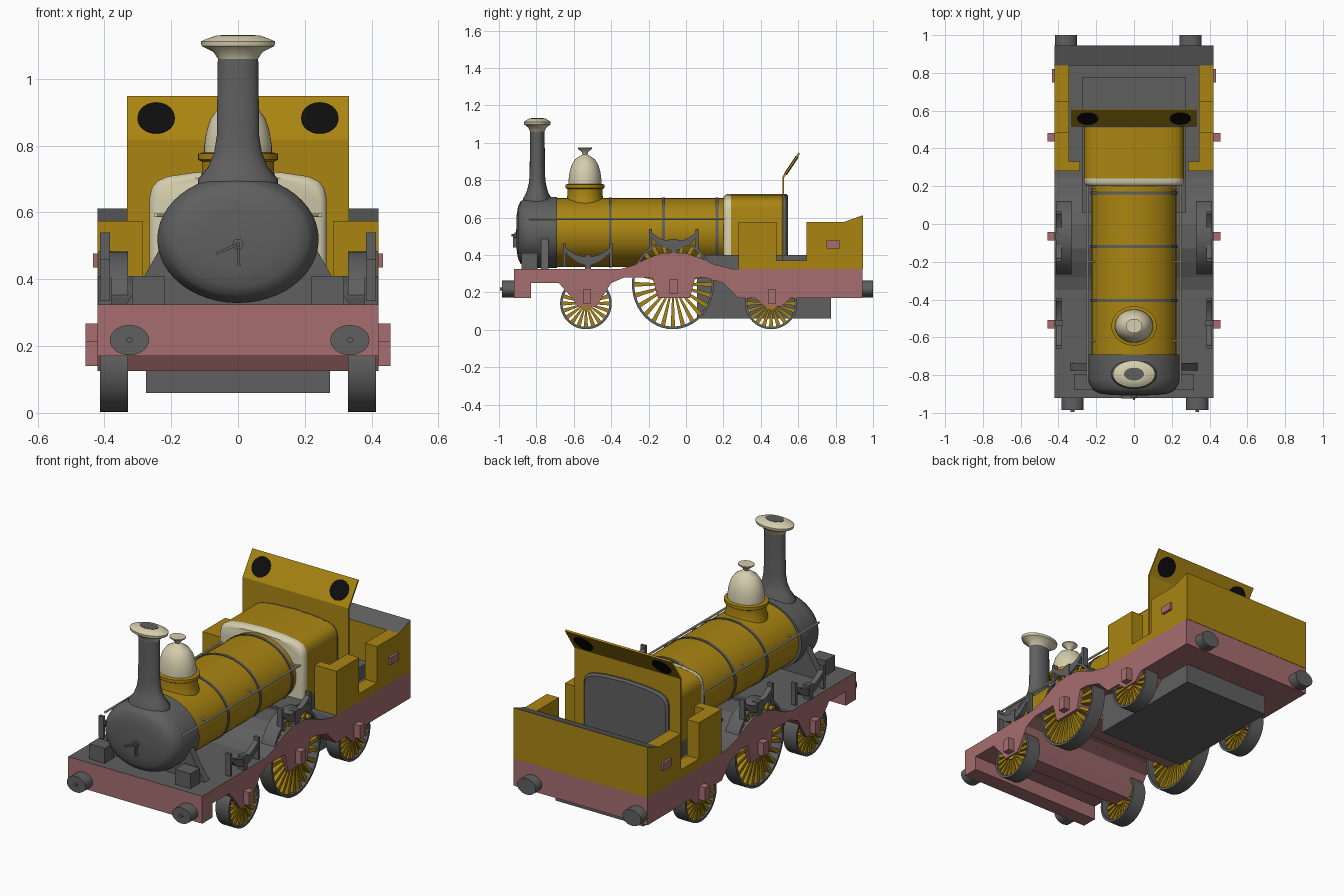
import bpy, bmesh, math
from mathutils import Vector, Matrix

if "Cube" in bpy.data.objects:
    bpy.data.objects.remove(bpy.data.objects["Cube"])


def mat(name, rgb):
    m = bpy.data.materials.new(name)
    m.diffuse_color = (*rgb, 1)
    m.use_nodes = True
    m.node_tree.nodes["Principled BSDF"].inputs["Base Color"].default_value = m.diffuse_color
    return m


GREY = mat("dark grey", (0.115, 0.115, 0.115))
GOLD = mat("ochre yellow", (0.40, 0.235, 0.006))
RED = mat("dusty red", (0.38, 0.155, 0.16))
CREAM = mat("cream", (0.66, 0.61, 0.42))
BLACK = mat("black", (0.004, 0.004, 0.004))


def finish(bm, name, mats, smooth=True):
    bmesh.ops.remove_doubles(bm, verts=bm.verts, dist=1e-5)
    bmesh.ops.recalc_face_normals(bm, faces=bm.faces)
    me = bpy.data.meshes.new(name)
    bm.to_mesh(me)
    bm.free()
    for m in mats if isinstance(mats, (list, tuple)) else [mats]:
        me.materials.append(m)
    ob = bpy.data.objects.new(name, me)
    bpy.context.collection.objects.link(ob)
    if smooth:
        bpy.ops.object.select_all(action='DESELECT')
        ob.select_set(True)
        bpy.context.view_layer.objects.active = ob
        bpy.ops.object.shade_smooth_by_angle(angle=math.radians(35))
    return ob


def loft(name, rings, mats, caps=True, closed=False, smooth=True):
    """Skin a list of equal-length point rings."""
    bm = bmesh.new()
    vr = [[bm.verts.new(p) for p in r] for r in rings]
    n = len(vr[0])
    pairs = list(zip(vr, vr[1:])) + ([(vr[-1], vr[0])] if closed else [])
    for a, b in pairs:
        for i in range(n):
            j = (i + 1) % n
            bm.faces.new((a[i], a[j], b[j], b[i]))
    if caps and not closed:
        bm.faces.new(vr[0])
        bm.faces.new(vr[-1])
    return finish(bm, name, mats, smooth)


def lathe(name, profile, loc, mats, axis='z', sx=1, sz=1, n=40, closed=False):
    """Turn (radius, height) points round an axis; sx and sz stretch the ring."""
    rings = []
    for r, h in profile:
        r = max(r, 0.0004)
        ring = []
        for i in range(n):
            t = 2 * math.pi * i / n
            a, b = r * math.cos(t), r * math.sin(t)
            p = {'z': (a * sx, b, h), 'y': (a * sx, h, b * sz),
                 'x': (h, a, b * sz)}[axis]
            ring.append(Vector(p) + Vector(loc))
        rings.append(ring)
    return loft(name, rings, mats, closed=closed)


def prism(name, yz, x0, x1, mats):
    return loft(name, [[(x, y, z) for y, z in yz] for x in (x0, x1)], mats, smooth=False)


def box(name, x0, x1, y0, y1, z0, z1, mats):
    return prism(name, [(y0, z0), (y1, z0), (y1, z1), (y0, z1)], x0, x1, mats)


# Main frame with axle horns and a raised middle; upper faces form the grey deck
frame = prism("main_frame", [
    (-.92, .17), (-.92, .325), (-.35, .325), (-.28, .345), (-.20, .385), (-.13, .41),
    (0, .41), (.07, .385), (.15, .35), (.25, .325), (.943, .325), (.943, .17),
    (.56, .17), (.51, .125), (.42, .125), (.37, .17), (.28, .17), (.20, .25), (.10, .28),
    (.05, .28), (.02, .17), (-.15, .17), (-.18, .28), (-.33, .28), (-.40, .25),
    (-.45, .17), (-.48, .125), (-.58, .125), (-.61, .17), (-.68, .25), (-.83, .25),
    (-.83, .17)], -.42, .42, [RED, GREY])
for p in frame.data.polygons:
    if p.normal.z > .5 and p.center.z > .3:
        p.material_index = 1

# Ash pan and cab floor
box("ash_pan", -.275, .275, .06, .775, .06, .40, GREY)

# Boiler, smokebox and bands
C = (0, 0, .52)
lathe("boiler", [(.184, -.70), (.184, .22)], C, GOLD, 'y', sx=1.22, n=48)
for y in (-.405, -.12, .165):
    lathe("boiler_band", [(.188, y - .008), (.188, y + .008)], C, GREY, 'y', sx=1.22, n=48)
lathe("smokebox", [(0, -.908), (.09, -.906), (.14, -.898), (.167, -.884), (.174, -.872),
                   (.185, -.85), (.191, -.82), (.191, -.69)], C, GREY, 'y', sx=1.265, n=48)
loft("smokebox_saddle", [[(x, y, z) for x, z in
     ((-.335, .325), (.335, .325), (.28, .41), (.235, .49), (-.235, .49), (-.28, .41))]
     for y in (-.775, -.735)], GREY, smooth=False)

# Smokebox door handles
lathe("door_knob", [(.016, -.90), (.016, -.918), (.006, -.918), (.006, -.932), (0, -.932)],
      (0, 0, .505), GREY, 'y', n=16)
for dx, dz in ((-.065, -.028), (.003, -.065)):
    side = Vector((-dz, 0, dx)).normalized() * .004
    a, b = Vector((0, 0, .505)), Vector((dx, 0, .505 + dz))
    loft("door_handle", [[p + Vector((0, y, 0)) for p in (a - side, a + side, b + side, b - side)]
                         for y in (-.925, -.90)], GREY, smooth=False)

# Chimney and cap
lathe("chimney", [(.08, .64), (.077, .70), (.058, .735), (.046, .78), (.041, .83),
                  (.039, 1.065)], (0, -.795, 0), GREY, sx=1.55)
lathe("chimney_cap", [(.039, 1.06), (.047, 1.08), (.07, 1.098), (.072, 1.112), (.06, 1.12),
                      (.042, 1.13), (.034, 1.13)], (0, -.795, 0), CREAM, sx=1.55)
lathe("chimney_mouth", [(.034, 1.128), (.034, 1.132)], (0, -.795, 0), GREY, sx=1.55)

# Steam dome
D = (0, -.54, 0)
lathe("dome_base", [(.11, .64), (.098, .70), (.094, .72), (.094, .752), (.104, .758),
                    (.104, .776), (.09, .78)], D, GOLD, sx=1.15)
lathe("dome", [(.088, .77), (.088, .80), (.083, .84), (.072, .88), (.052, .912),
               (.025, .93), (.013, .938), (.017, .95), (.038, .968), (.038, .974),
               (0, .974)], D, CREAM, sx=1.15)

# Firebox: cream front collar, yellow body, grey backhead
half = [(.265, .33), (.265, .645), (.257, .675), (.24, .695), (.21, .708), (.13, .72)]
outline = half + [(0, .726)] + [(-x, z) for x, z in reversed(half)]


def arch(y, k):
    return [(x * k, y, .33 + (z - .33) * (1 - (1 - k) * .6)) for x, z in outline]


loft("firebox_collar", [arch(.20, .93), arch(.208, .975), arch(.22, 1), arch(.24, 1)], CREAM)
loft("firebox", [arch(.238, .997), arch(.52, .997)], GOLD)
loft("backhead", [arch(.51, 1), arch(.535, 1), arch(.546, .96)], GREY)

# Cab weatherboard with round windows on the tilted upper half
prism("weatherboard", [(.515, .33), (.525, .33), (.525, .815), (.610, .942), (.602, .948),
                       (.515, .818)], -.332, .332, GOLD)
for x in (-.245, .245):
    w = lathe("cab_window", [(.056, -.0085), (.056, .0085)], (0, 0, 0), BLACK, 'y', n=32)
    w.matrix_world = Matrix.Translation((x, .563, .879)) @ Matrix.Rotation(-.588, 4, 'X')

# Bunker with sloping grey lid
bunker = prism("bunker", [(.84, .325), (.945, .325), (.945, .612), (.84, .575)],
               -.42, .42, [GOLD, GREY])
for p in bunker.data.polygons:
    if p.normal.z > .5:
        p.material_index = 1


def wheel(name, s, y, z, r, rz, n):
    """Grey tyre with thin tapering spokes and a hub."""
    xi, xo, k = .33 * s, .413 * s, rz / r
    lathe(name + "_tyre", [(r, xi), (r, xo), (r - .013, xo), (r - .013, xi)],
          (0, y, z), GREY, 'x', sz=k, n=48, closed=True)
    lathe(name + "_hub", [(.035, .35 * s), (.035, .412 * s)], (0, y, z), GOLD, 'x', n=20)
    bm = bmesh.new()
    for i in range(n):
        t = 2 * math.pi * i / n
        c, d = math.cos(t), math.sin(t)
        vs = []
        for x in (.365 * s, .405 * s):
            for rad, w in ((.02, .003), (r - .008, .0115)):
                for e in (-w, w):
                    vs.append(bm.verts.new((x, y + rad * c - e * d, z + (rad * d + e * c) * k)))
        for f in ((0, 1, 3, 2), (4, 5, 7, 6), (0, 2, 6, 4), (1, 3, 7, 5), (2, 3, 7, 6), (0, 1, 5, 4)):
            bm.faces.new([vs[q] for q in f])
    finish(bm, name + "_spokes", GOLD, False)


def spring(s, y, z):
    """Upturned leaf spring with end hangers and a centre buckle."""
    top, bot = [], []
    for i in range(13):
        u = i / 6 - 1
        top.append((y + .125 * u, z + .045 + .055 * u * u))
        bot.append((y + .125 * u, z + .075 * u * u))
    x0, x1 = .383 * s, .413 * s
    prism("leaf_spring", top + bot[::-1], x0, x1, GREY)
    for e in (-.125, .125):
        box("spring_hanger", x0, x1, y + e - .008, y + e + .008, z - .01, z + .115, GREY)
    box("spring_buckle", x0 - .004 * s, x1 + .004 * s, y - .016, y + .016, z - .04, z + .06, GREY)


for s in (-1, 1):
    # Side tank walls with the doorway cut-out
    prism("cab_side", [(.28, .325), (.28, .575), (.485, .575), (.485, .37), (.645, .37),
                       (.645, .575), (.84, .575), (.84, .325)], .345 * s, .42 * s, GOLD)
    box("tank_front", .285 * s, .346 * s, .28, .33, .325, .575, GOLD)
    box("side_plate", .42 * s, .434 * s, .75, .82, .435, .477, RED)
    # Running gear
    wheel("front_wheel", s, -.535, .141, .138, .138, 20)
    wheel("driving_wheel", s, -.07, .243, .219, .24, 24)
    wheel("rear_wheel", s, .455, .141, .14, .138, 20)
    spring(s, -.525, .345)
    spring(s, -.065, .425)
    for y, z in ((-.53, .18), (-.065, .233), (.46, .18)):
        box("axle_box", .415 * s, .457 * s, y - .022, y + .022, z - .04, z + .035, RED)
    # Deck boxes beside the smokebox
    box("sand_box", .22 * s, .318 * s, -.88, -.795, .325, .41, GREY)
    # Handrails and their posts
    lathe("handrail", [(.006, -.84), (.006, .22)], (.246 * s, 0, .592), CREAM, 'y', n=10)
    for y in (-.62, -.2, .19):
        lathe("rail_post", [(.005, .19 * s), (.005, .25 * s)], (0, y, .592), CREAM, 'x', n=8)
    # Buffers
    lathe("front_buffer", [(.045, -.91), (.045, -.985), (.008, -.985), (.008, -.995)],
          (.005 + .33 * s, 0, .218), GREY, 'y', sx=1.3, n=28)
    lathe("rear_buffer", [(.045, .93), (.045, 1.0)], (-.03 + .33 * s, 0, .218),
          GREY, 'y', sx=1.3, n=28)
